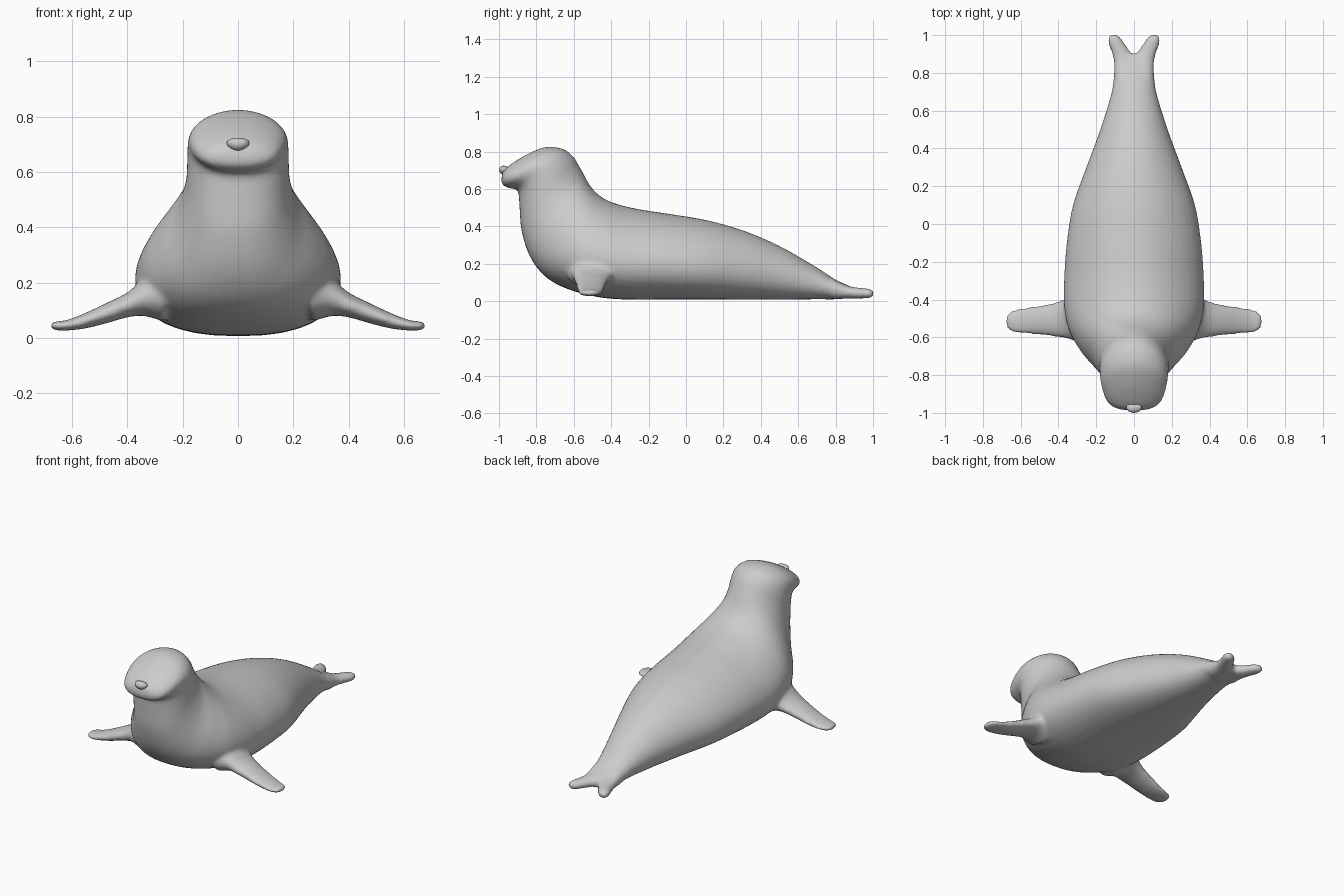
import bpy, bmesh
from math import sin, cos, pi, radians
from mathutils import Vector, Euler

cube = bpy.data.objects.get("Cube")
if cube:
    bpy.data.objects.remove(cube, do_unlink=True)

SIDES, STEPS = 40, 6


def spline(rows):
    """Smoothly interpolate a short list of section measurements."""
    out = []
    for i in range(len(rows) - 1):
        a, b, c, d = (rows[max(i - 1, 0)], rows[i], rows[i + 1],
                      rows[min(i + 2, len(rows) - 1)])
        for s in range(STEPS):
            t = s / STEPS
            out.append([q + t / 2 * (r - p + t * (2 * p - 5 * q + 4 * r - w
                        + t * (3 * (q - r) + w - p)))
                        for p, q, r, w in zip(a, b, c, d)])
    return out + [list(rows[-1])]


def loft(bm, rings):
    """Skin a list of point rings and close both ends."""
    loops = [[bm.verts.new(p) for p in ring] for ring in rings]
    for a, b in zip(loops, loops[1:]):
        for i in range(SIDES):
            j = (i + 1) % SIDES
            bm.faces.new((a[i], a[j], b[j], b[i]))
    bm.faces.new(loops[0])
    bm.faces.new(loops[-1])


ANGLES = [2 * pi * i / SIDES for i in range(SIDES)]


def body_ring(row):
    """Egg-shaped section between a back point and a belly point."""
    ty, tz, by, bz, w, k = row
    top, low = Vector((0, ty, tz)), Vector((0, by, bz))
    mid, half = (top + low) / 2, (top - low) / 2
    ring = []
    for a in ANGLES:
        c = cos(a)
        if sin(a) < 0:
            c = (1 if c > 0 else -1) * abs(c) ** 0.85
        ring.append(mid + half * sin(a) + Vector((w * c * (1 - k * sin(a)), 0, 0)))
    return ring


def fin_ring(row, axis, side):
    """Elliptical section across x or y, given its extents."""
    pos, lo, hi, z0, z1 = row
    ring = []
    for a in ANGLES:
        u = (lo + hi) / 2 + (hi - lo) / 2 * cos(a)
        z = (z0 + z1) / 2 + (z1 - z0) / 2 * sin(a)
        x, y = (pos, u) if axis == "x" else (u, pos)
        ring.append((side * x, y, z))
    return ring


# Body, neck and head: back y, back z, belly y, belly z, half width, egg factor
body = [
    (.90, .070, .90, .018, .085, 0),
    (.80, .115, .80, .010, .107, 0),
    (.70, .180, .70, .010, .118, .05),
    (.50, .295, .50, .008, .178, .10),
    (.30, .380, .30, .008, .250, .14),
    (.10, .435, .10, .008, .318, .17),
    (-.10, .468, -.10, .008, .350, .18),
    (-.27, .495, -.30, .008, .362, .20),
    (-.40, .530, -.46, .020, .362, .20),
    (-.475, .575, -.62, .060, .335, .20),
    (-.52, .630, -.745, .125, .280, .18),
    (-.55, .685, -.83, .230, .220, .12),
    (-.575, .730, -.878, .370, .190, .03),
    (-.605, .775, -.890, .500, .184, 0),
    (-.66, .815, -.897, .585, .182, 0),
    (-.75, .824, -.925, .602, .175, .04),
    (-.84, .790, -.955, .606, .158, .10),
    (-.91, .750, -.975, .617, .134, .14),
    (-.955, .718, -.986, .634, .095, .10),
    (-.978, .695, -.988, .656, .050, 0),
]
# Front flippers: x, then y extents, then z extents
flipper = [
    (.27, -.64, -.35, .06, .25),
    (.34, -.61, -.385, .08, .215),
    (.40, -.60, -.41, .075, .165),
    (.47, -.59, -.427, .055, .130),
    (.55, -.583, -.438, .035, .092),
    (.62, -.578, -.450, .027, .065),
    (.66, -.565, -.465, .028, .061),
    (.680, -.535, -.495, .036, .054),
]
# Tail flukes: y, then x extents, then z extents
fluke = [
    (.78, .010, .106, .012, .120),
    (.86, -.010, .108, .012, .085),
    (.91, .018, .120, .012, .074),
    (.95, .045, .135, .014, .070),
    (.985, .070, .138, .016, .065),
    (1.003, .090, .125, .025, .055),
]

bm = bmesh.new()
loft(bm, [body_ring(r) for r in spline(body)])
for side in (1, -1):
    loft(bm, [fin_ring(r, "x", side) for r in spline(flipper)])
    loft(bm, [fin_ring(r, "y", side) for r in spline(fluke)])
bmesh.ops.recalc_face_normals(bm, faces=bm.faces)
mesh = bpy.data.meshes.new("body")
bm.to_mesh(mesh)
bm.free()
seal = bpy.data.objects.new("body", mesh)
bpy.context.collection.objects.link(seal)

# Fuse the parts into one skin and soften the joins
remesh = seal.modifiers.new("fuse", 'REMESH')
remesh.mode = 'VOXEL'
remesh.voxel_size = 0.011
remesh.use_smooth_shade = True
soften = seal.modifiers.new("soften", 'SMOOTH')
soften.factor = 0.5
soften.iterations = 10


def ellipsoid(name, loc, size, rot=(0, 0, 0), taper=0):
    """Small smooth ellipsoid, optionally narrower toward the bottom."""
    bm = bmesh.new()
    bmesh.ops.create_uvsphere(bm, u_segments=24, v_segments=16, radius=1)
    for v in bm.verts:
        v.co.x *= 1 + taper * v.co.z
        v.co = Vector(a * b for a, b in zip(v.co, size))
    for f in bm.faces:
        f.smooth = True
    me = bpy.data.meshes.new(name)
    bm.to_mesh(me)
    bm.free()
    ob = bpy.data.objects.new(name, me)
    ob.location = loc
    ob.rotation_euler = Euler([radians(r) for r in rot])
    bpy.context.collection.objects.link(ob)


# Nose and eyes
ellipsoid("nose", (0, -.972, .700), (.040, .028, .024), (-15, 0, 0), .25)
for name, s in (("left_eye", 1), ("right_eye", -1)):
    ellipsoid(name, (s * .083, -.852, .752), (.024, .018, .014), (-20, s * 25, s * 20))
